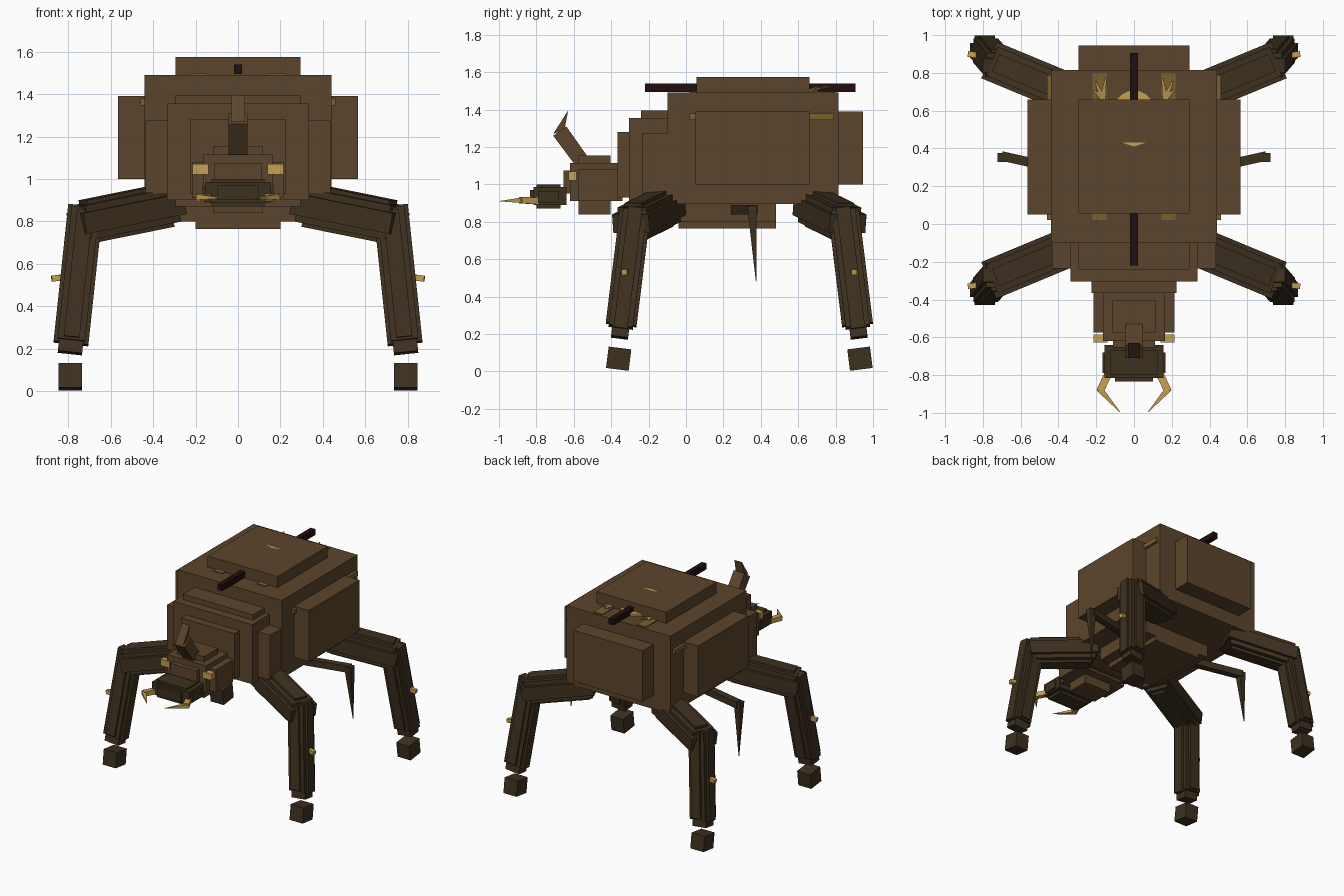
import bpy, bmesh, math
from mathutils import Vector, Matrix

if "Cube" in bpy.data.objects:
    bpy.data.objects.remove(bpy.data.objects["Cube"])


def material(name, rgb):
    m = bpy.data.materials.new(name)
    m.diffuse_color = (*rgb, 1)
    m.use_nodes = True
    m.node_tree.nodes["Principled BSDF"].inputs["Base Color"].default_value = m.diffuse_color
    return m


BROWN = material("shell brown", (0.107, 0.060, 0.025))
DARK = material("leg dark brown", (0.048, 0.031, 0.0145))
GOLD = material("gold", (0.56, 0.35, 0.085))
OLIVE = material("dull gold", (0.195, 0.117, 0.028))
BLACK = material("red black", (0.016, 0.004, 0.0045))


def finish(bm, name, mat):
    bmesh.ops.recalc_face_normals(bm, faces=bm.faces)
    me = bpy.data.meshes.new(name)
    bm.to_mesh(me)
    bm.free()
    me.materials.append(mat)
    ob = bpy.data.objects.new(name, me)
    bpy.context.collection.objects.link(ob)
    return ob


def box(name, x, y, z, mat):
    """Axis-aligned box from (min, max) ranges."""
    bm = bmesh.new()
    bmesh.ops.create_cube(bm, size=1)
    for v in bm.verts:
        v.co = [r[0] + (c + 0.5) * (r[1] - r[0]) for c, r in zip(v.co, (x, y, z))]
    return finish(bm, name, mat)


def beam(name, a, b, size, mat, end=1.0, ref=(0, 0, 1)):
    """Box from a to b; size = (side, ref) widths, end = taper at b."""
    a, b = Vector(a), Vector(b)
    d = (b - a).normalized()
    s = d.cross(Vector(ref)).normalized()
    u = s.cross(d)
    bm = bmesh.new()
    bmesh.ops.create_cube(bm, size=1)
    for v in bm.verts:
        k = end if v.co.z > 0 else 1
        base = b if v.co.z > 0 else a
        v.co = base + s * (v.co.x * size[0] * k) + u * (v.co.y * size[1] * k)
    return finish(bm, name, mat)


def prism(name, yz, half, mat):
    """Side profile extruded across x."""
    bm = bmesh.new()
    f = bm.faces.new([bm.verts.new((-half, y, z)) for y, z in yz])
    r = bmesh.ops.extrude_face_region(bm, geom=[f])
    bmesh.ops.translate(bm, vec=(2 * half, 0, 0),
                        verts=[g for g in r["geom"] if isinstance(g, bmesh.types.BMVert)])
    return finish(bm, name, mat)


def sym(w):
    return (-w, w)


# Abdomen with raised slabs on top, sides, back and belly
box("abdomen", sym(0.44), (-0.10, 0.815), (0.895, 1.49), BROWN)
box("top_slab", sym(0.295), (0.055, 0.66), (1.45, 1.575), BROWN)
box("side_slabs", sym(0.565), (0.05, 0.66), (1.0, 1.39), BROWN)
box("back_slab", sym(0.295), (0.75, 0.945), (1.0, 1.39), BROWN)
box("belly", sym(0.28), (-0.04, 0.48), (0.80, 0.91), BROWN)
box("belly_plate", sym(0.20), (-0.04, 0.48), (0.765, 0.85), BROWN)

# Stepped thorax
box("thorax_wide", sym(0.435), (-0.235, -0.09), (0.93, 1.275), BROWN)
box("thorax_core", sym(0.335), (-0.305, -0.09), (0.90, 1.355), BROWN)
box("thorax_top", sym(0.295), (-0.24, -0.09), (0.87, 1.395), BROWN)
box("thorax_front", sym(0.225), (-0.365, -0.20), (0.93, 1.28), BROWN)

# Head
box("head_core", sym(0.165), (-0.62, -0.34), (0.91, 1.115), BROWN)
box("head_tall", sym(0.115), (-0.575, -0.405), (0.84, 1.155), BROWN)
box("head_wide", sym(0.215), (-0.575, -0.365), (0.91, 1.08), BROWN)
box("head_front", sym(0.11), (-0.655, -0.60), (0.95, 1.075), BROWN)
prism("horn", [(-0.71, 1.26), (-0.64, 1.31), (-0.52, 1.14), (-0.59, 1.10)], 0.045, BROWN)
prism("horn_tip", [(-0.71, 1.27), (-0.65, 1.29), (-0.63, 1.395)], 0.032, BROWN)

# Muzzle
box("muzzle_core", sym(0.155), (-0.815, -0.64), (0.89, 0.985), DARK)
box("muzzle_tall", sym(0.125), (-0.80, -0.67), (0.87, 1.0), DARK)
box("muzzle_front", sym(0.10), (-0.835, -0.66), (0.90, 0.97), DARK)
box("muzzle_wide", sym(0.168), (-0.79, -0.68), (0.90, 0.965), DARK)

# Dark spine along the back
box("spine", sym(0.02), (-0.22, 0.905), (1.495, 1.54), BLACK)

# Gold sun disc, mostly under the top slab, and a small crest on it
bm = bmesh.new()
bmesh.ops.create_cone(bm, cap_ends=True, segments=20, radius1=0.11, radius2=0.11,
                      depth=0.016, matrix=Matrix.Translation((0, 0.6, 1.503)))
finish(bm, "sun_disc", GOLD)
bm = bmesh.new()
bm.faces.new([bm.verts.new(p) for p in ((-0.065, 0.432, 1.579), (0, 0.41, 1.579), (0.065, 0.432, 1.579))])
finish(bm, "crest", GOLD)

for sx in (-1, 1):
    def P(x, y, z):
        return (sx * x, y, z)

    def span(a, b):
        return tuple(sorted((sx * a, sx * b)))

    # Eyes and mandibles
    box("eye", span(0.14, 0.215), (-0.628, -0.585), (1.02, 1.07), GOLD)
    beam("mandible_base", P(0.135, -0.79, 0.912), P(0.18, -0.885, 0.915), (0.04, 0.035), GOLD)
    beam("mandible_tip", P(0.185, -0.87, 0.915), P(0.075, -0.995, 0.91), (0.035, 0.028), GOLD, end=0.08)

    # Gold inlay bars and spread feathers
    box("side_bar", span(0.40, 0.46), (0.02, 0.79), (1.345, 1.38), OLIVE)
    box("top_bar", span(0.145, 0.22), (0.02, 0.80), (1.485, 1.497), OLIVE)
    for tip in ((0.205, 0.755), (0.15, 0.77), (0.215, 0.71)):
        beam("feather", P(0.165, 0.665, 1.50), P(*tip, 1.525), (0.03, 0.01), GOLD, end=0.3)

    # Thin middle leg
    beam("middle_thigh", P(0.25, 0.26, 0.865), P(0.70, 0.36, 0.865), (0.05, 0.05), DARK)
    beam("middle_shin", P(0.695, 0.352, 0.885), P(0.71, 0.375, 0.48), (0.055, 0.05), DARK, end=0.06, ref=(0, 1, 0))

    # Ribbed front and rear legs, mirrored about y = 0.285
    for sy in (-1, 1):
        def L(x, y, z):
            return (sx * x, 0.285 + sy * (0.285 - y), z)
        hip, knee = Vector(L(0.29, -0.10, 0.885)), Vector(L(0.76, -0.295, 0.79))
        top, ankle = Vector(L(0.718, -0.27, 0.87)), Vector(L(0.787, -0.35, 0.225))
        for i, (w, h) in enumerate(((0.21, 0.10), (0.165, 0.165), (0.10, 0.205))):
            e = (knee - hip).normalized() * 0.025 * i
            beam("thigh", hip + e, knee - e, (w, h), DARK)
        for i, (w, h) in enumerate(((0.165, 0.075), (0.13, 0.13), (0.075, 0.165))):
            e = (ankle - top).normalized() * 0.012 * i
            beam("shin", top + e, ankle - e, (w, h), DARK, ref=(0, 1, 0))
        axis = (ankle - top).normalized()
        beam("ankle", ankle - axis * 0.05, ankle + axis * 0.045, (0.115, 0.09), DARK, ref=(0, 1, 0))
        # Separate foot cube, tilted with the shin
        foot = Vector(L(0.79, -0.36, 0.068))
        half = Vector((0, sy * 0.125, -0.992)) * 0.0575
        beam("foot", foot - half, foot + half, (0.11, 0.122), DARK, ref=(0, 1, 0))
        # Gold spur on the outside of the shin
        beam("spur", L(0.80, -0.32, 0.54), L(0.878, -0.33, 0.53), (0.03, 0.028), GOLD)
